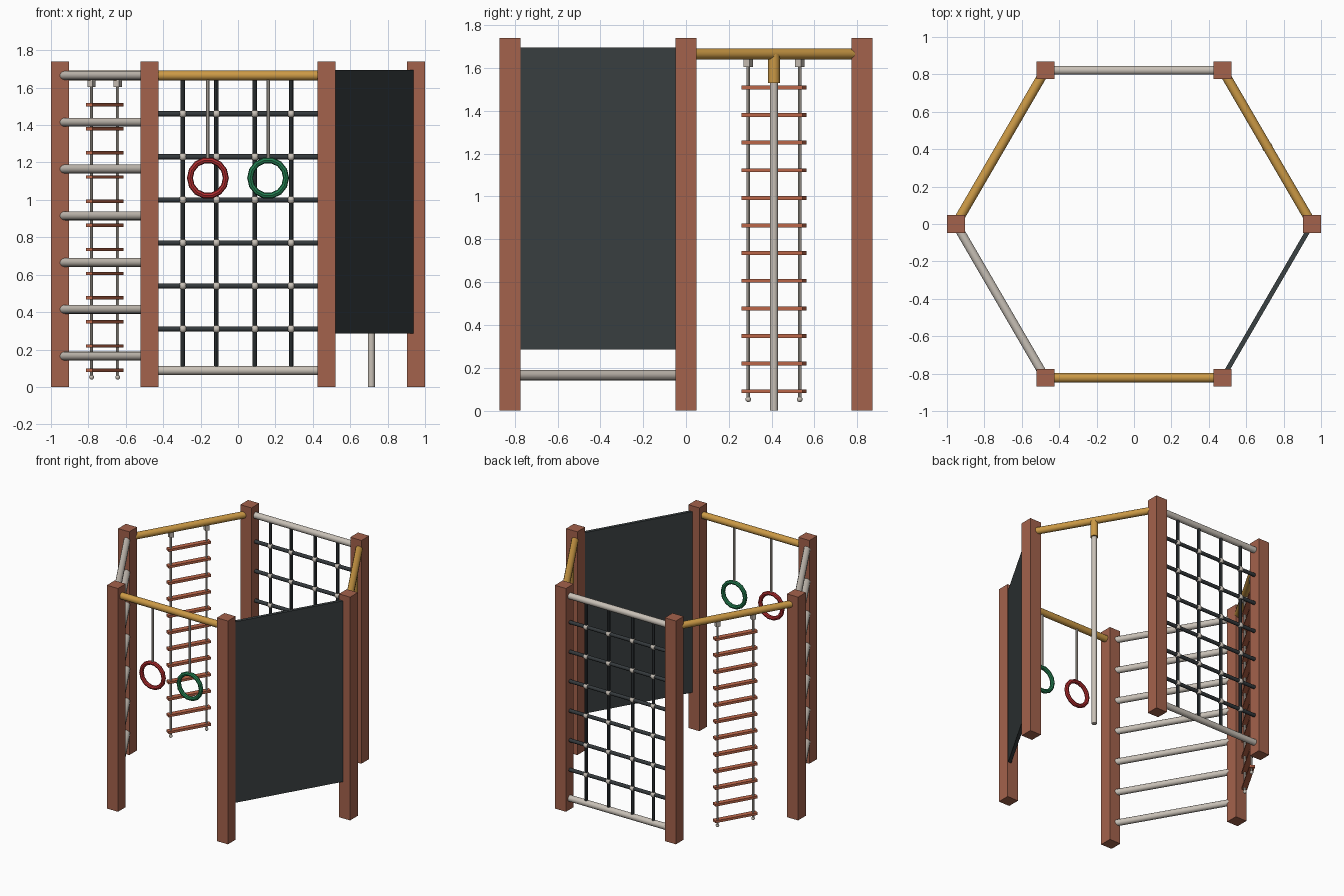
import bpy, math
from mathutils import Vector, Matrix

if "Cube" in bpy.data.objects:
    bpy.data.objects.remove(bpy.data.objects["Cube"])


def material(name, rgb):
    m = bpy.data.materials.new(name)
    m.diffuse_color = (*rgb, 1)
    m.use_nodes = True
    m.node_tree.nodes["Principled BSDF"].inputs["Base Color"].default_value = m.diffuse_color
    return m


WOOD = material("red brown wood", (0.37, 0.122, 0.072))
RUNG = material("orange wood", (0.53, 0.14, 0.07))
YELLOW = material("ochre yellow", (0.60, 0.32, 0.06))
GREY = material("warm light grey", (0.58, 0.53, 0.47))
DARK = material("charcoal", (0.042, 0.052, 0.054))
ROPE = material("dark rope", (0.034, 0.041, 0.045))
RED = material("ring red", (0.45, 0.026, 0.028))
GREEN = material("ring green", (0.017, 0.21, 0.08))


def finish(name, mat, smooth=False):
    ob = bpy.context.object
    ob.name = name
    ob.data.materials.append(mat)
    if smooth:
        bpy.ops.object.shade_smooth_by_angle(angle=math.radians(40))
    return ob


def box(name, center, size, mat, angle=0):
    bpy.ops.mesh.primitive_cube_add(size=1)
    ob = finish(name, mat)
    ob.data.transform(Matrix.Translation(center) @ Matrix.Rotation(angle, 4, 'Z')
                      @ Matrix.Diagonal((*size, 1)))
    return ob


def rod(name, a, b, r, mat, sides=14):
    a, b = Vector(a), Vector(b)
    bpy.ops.mesh.primitive_cylinder_add(vertices=sides, radius=r, depth=(b - a).length,
                                        location=(a + b) / 2)
    ob = finish(name, mat, True)
    ob.rotation_euler = (b - a).to_track_quat('Z', 'Y').to_euler()
    return ob


def ball(name, p, r, mat):
    bpy.ops.mesh.primitive_uv_sphere_add(segments=12, ring_count=8, radius=r, location=p)
    return finish(name, mat, True)


HEIGHT, TOP = 1.74, 1.665
X, HX, HY = 0.952, 0.474, 0.822
# corners: right, back right, back left, left, front left, front right
C = [Vector(p) for p in ((X, 0, 0), (HX, HY, 0), (-HX, HY, 0),
                         (-X, 0, 0), (-HX, -HY, 0), (HX, -HY, 0))]


def rail(name, i, j, z, r, mat):
    up = Vector((0, 0, z))
    return rod(name, C[i] + up, C[j] + up, r, mat)


# square posts
for i, p in enumerate(C):
    box(f"post_{i}", p + Vector((0, 0, HEIGHT / 2)), (0.096, 0.096, HEIGHT), WOOD)

# front: yellow rail with two hanging rings
rail("ring_rail", 4, 5, TOP, 0.026, YELLOW)
for name, x, mat in (("red_ring", -0.161, RED), ("green_ring", 0.161, GREEN)):
    rod(name + "_rope", (x, -HY, 1.21), (x, -HY, TOP), 0.009, GREY, 8)
    bpy.ops.mesh.primitive_torus_add(major_segments=14, minor_segments=8,
                                     major_radius=0.096, minor_radius=0.016,
                                     location=(x, -HY, 1.117), rotation=(math.pi / 2, 0, 0))
    finish(name, mat)

# front right: dark wall panel
d = C[0] - C[5]
box("wall_panel", (C[0] + C[5]) / 2 + Vector((0, 0, 0.99)), (d.length - 0.06, 0.025, 1.41),
    DARK, math.atan2(d.y, d.x))

# back right: yellow rail with sliding pole
rail("pole_rail", 0, 1, TOP, 0.026, YELLOW)
m = (C[0] + C[1]) / 2
rod("sliding_pole", m, m + Vector((0, 0, 1.56)), 0.019, GREY)
rod("pole_socket", m + Vector((0, 0, 1.53)), m + Vector((0, 0, TOP)), 0.028, YELLOW)

# back: climbing net between two grey rails
rail("net_top_rail", 1, 2, TOP, 0.024, GREY)
rail("net_bottom_rail", 1, 2, 0.088, 0.024, GREY)
net_x = (-0.295, -0.115, 0.09, 0.284)
net_z = [0.31 + 0.23 * k for k in range(6)]
for x in net_x:
    rod("net_upright_rope", (x, HY, 0.09), (x, HY, TOP), 0.012, ROPE, 8)
for z in net_z:
    rail("net_cross_rope", 1, 2, z, 0.014, ROPE)
    for x in net_x:
        ball("net_knot", (x, HY, z), 0.022, GREY)

# back left: yellow rail with hanging rope ladder
rail("rope_ladder_rail", 2, 3, TOP, 0.026, YELLOW)
m = (C[2] + C[3]) / 2
d = (C[2] - C[3]).normalized()
ang = math.atan2(d.y, d.x)
for s in (-1, 1):
    p = m + d * 0.139 * s
    rod("ladder_rope", p + Vector((0, 0, 0.05)), p + Vector((0, 0, 1.63)), 0.008, GREY, 8)
    ball("ladder_rope_end", p + Vector((0, 0, 0.052)), 0.013, GREY)
    box("ladder_bracket", p + Vector((0, 0, 1.624)), (0.032, 0.032, 0.04), GREY, ang)
for k in range(12):
    box("ladder_rung", m + Vector((0, 0, 0.09 + k * 0.129)), (0.33, 0.04, 0.018), RUNG, ang)

# front left: wall bars
for k in range(7):
    rail("wall_bar", 3, 4, 0.165 + 0.25 * k, 0.024, GREY)
